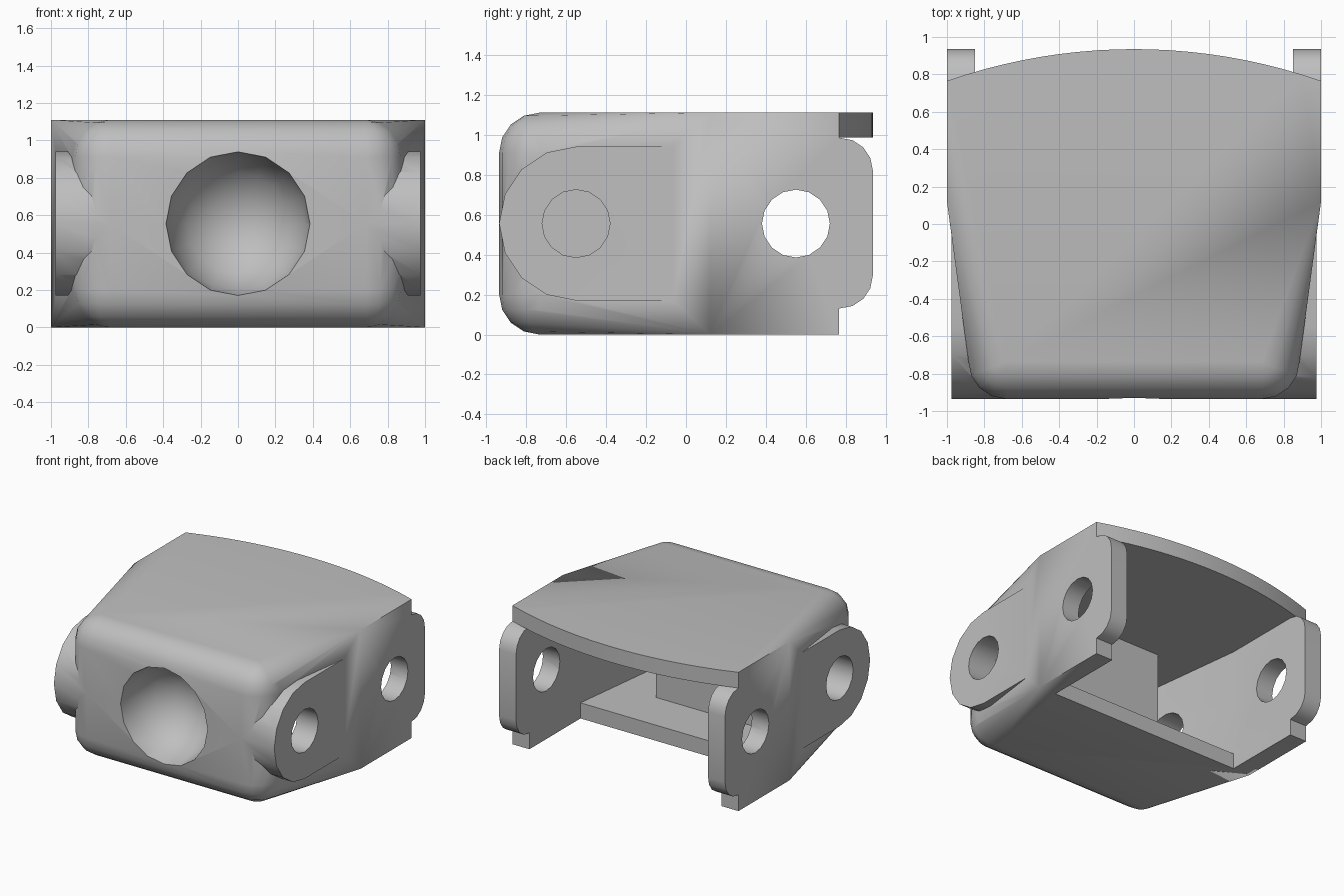
import bpy, bmesh, math
from math import sin, cos, pi
from mathutils import Matrix, Vector

if "Cube" in bpy.data.objects:
    bpy.data.objects.remove(bpy.data.objects["Cube"])

grey = bpy.data.materials.new("plain grey")
grey.use_nodes = True
COLOUR = (0.52, 0.52, 0.52, 1)
grey.diffuse_color = COLOUR
grey.node_tree.nodes["Principled BSDF"].inputs["Base Color"].default_value = COLOUR

H, MID, WALL = 1.11, 0.555, 0.15      # height, axle height, cheek thickness
BEND, BACK = 0.12, 0.765              # start of taper, rear end of cheeks
AXLE_Y, LUG_R, HOLE_R = 0.55, 0.385, 0.17


def finish(bm, name):
    bmesh.ops.recalc_face_normals(bm, faces=bm.faces)
    mesh = bpy.data.meshes.new(name)
    bm.to_mesh(mesh)
    bm.free()
    mesh.materials.append(grey)
    ob = bpy.data.objects.new(name, mesh)
    bpy.context.collection.objects.link(ob)
    return ob


def prism(name, points, depth):
    """Extrude a closed outline of 3D points along a vector."""
    bm = bmesh.new()
    face = bm.faces.new([bm.verts.new(p) for p in points])
    ext = bmesh.ops.extrude_face_region(bm, geom=[face])
    moved = [v for v in ext["geom"] if isinstance(v, bmesh.types.BMVert)]
    bmesh.ops.translate(bm, verts=moved, vec=depth)
    return finish(bm, name)


def box(name, lo, hi):
    (a, b, c), (d, e, f) = lo, hi
    return prism(name, [(a, b, c), (d, b, c), (d, e, c), (a, e, c)], (0, 0, f - c))


def boolean(target, tool, mode):
    mod = target.modifiers.new(mode, "BOOLEAN")
    mod.operation, mod.object, mod.solver = mode, tool, "EXACT"
    bpy.context.view_layer.objects.active = target
    bpy.ops.object.modifier_apply(modifier=mod.name)
    bpy.data.objects.remove(tool)


def smooth(ob):
    bpy.ops.object.select_all(action="DESELECT")
    ob.select_set(True)
    bpy.context.view_layer.objects.active = ob
    bpy.ops.object.shade_smooth_by_angle(angle=math.radians(30))


# Outer body: hull of the arched rear end and four rounded front corners
bm = bmesh.new()
arc_r = 3.03
for z in (0, H):
    for i in range(-10, 11):
        x = i / 10
        bm.verts.new((x, 0.935 - arc_r + math.sqrt(arc_r ** 2 - x * x), z))
    for sx in (-1, 1):
        bm.verts.new((sx, BEND, z))
R = 0.2
for sx in (-1, 1):
    for sz in (-1, 1):
        for i in range(5):
            for j in range(5):
                a, b = i * pi / 8, j * pi / 8
                d = Vector((sx * sin(a) * cos(b), -cos(a) * cos(b), sz * sin(b)))
                bm.verts.new(Vector((sx * 0.685, -0.735, MID + sz * (MID - R))) + d * R)
bmesh.ops.remove_doubles(bm, verts=bm.verts, dist=0.0005)
bmesh.ops.convex_hull(bm, input=bm.verts)
bmesh.ops.dissolve_limit(bm, angle_limit=0.01, verts=bm.verts, edges=bm.edges)
shell = finish(bm, "shell")

# Round front lugs, standing proud of the tapered sides
outline = [(-AXLE_Y - LUG_R * sin(i * pi / 8), MID + LUG_R * cos(i * pi / 8)) for i in range(9)]
outline += [(0.05, MID - LUG_R), (0.05, MID + LUG_R)]
lugs = prism("front_lugs", [(-0.975, y, z) for y, z in outline], (1.95, 0, 0))
boolean(shell, lugs, "UNION")

# Hollow interior, open at the back
half = [(1 - WALL, 1.2), (1 - WALL, BEND), (0.74, -0.78)]
plan = half + [(-x, y) for x, y in reversed(half)]
boolean(shell, prism("cavity", [(x, y, 0.125) for x, y in plan], (0, 0, 0.86)), "DIFFERENCE")

# Floor stops at the bend; cheeks stop short below the arched roof
boolean(shell, box("floor_cut", (WALL - 1, BEND, -0.2), (1 - WALL, 1.2, 0.5)), "DIFFERENCE")
boolean(shell, box("rear_cut", (-1.2, BACK, -0.2), (1.2, 1.2, 0.985)), "DIFFERENCE")

# Socket block behind the front wall, with a round hollow in the front
boolean(shell, box("socket_block", (-0.456, -0.84, 0.06), (0.456, -0.27, 1.05)), "UNION")
bm = bmesh.new()
bmesh.ops.create_uvsphere(bm, u_segments=16, v_segments=8, radius=LUG_R,
                          matrix=Matrix.Translation((0, -0.935, MID)) @ Matrix.Rotation(pi / 2, 4, "X"))
boolean(shell, finish(bm, "socket"), "DIFFERENCE")

# Pin holes through both cheeks
for sx in (-1, 1):
    for y in (-AXLE_Y, AXLE_Y):
        ring = [(sx * 0.6, y + HOLE_R * cos(i * pi / 8), MID + HOLE_R * sin(i * pi / 8))
                for i in range(16)]
        boolean(shell, prism("pin_hole", ring, (sx * 0.6, 0, 0)), "DIFFERENCE")
smooth(shell)

# Rear lugs with rounded back corners
lo, hi, end, r = 0.13, 0.985, 0.935, 0.165
side = [(BACK, lo)]
side += [(end - r + r * sin(i * pi / 8), lo + r - r * cos(i * pi / 8)) for i in range(1, 5)]
side += [(end - r + r * cos(i * pi / 8), hi - r + r * sin(i * pi / 8)) for i in range(4)]
side += [(BACK, hi)]
for name, x in (("rear_lug_left", 1 - WALL), ("rear_lug_right", -1)):
    smooth(prism(name, [(x, y, z) for y, z in side], (WALL, 0, 0)))
